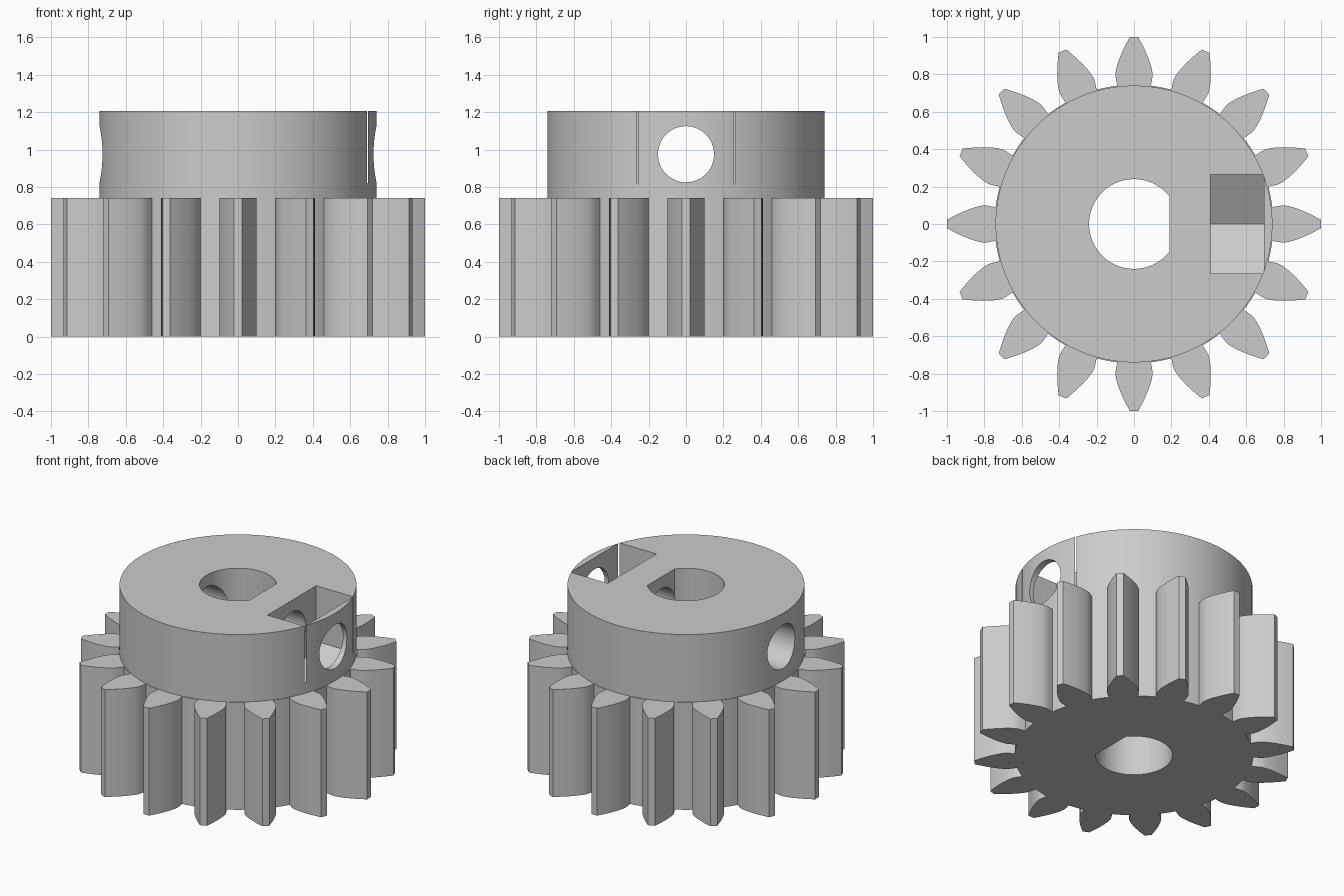
import bpy
import bmesh
from math import sin, cos, acos, pi, tau, sqrt
from mathutils import Matrix, Vector

if "Cube" in bpy.data.objects:
    bpy.data.objects.remove(bpy.data.objects["Cube"], do_unlink=True)

TEETH = 16
ROOT, WIDEST, TIP = 0.745, 0.8, 1.0
GEAR_TOP, HUB_TOP, HUB_R = 0.74, 1.205, 0.74
BORE_R, BORE_FLAT = 0.24, 0.19
SCREW_Z, SCREW_R = 0.975, 0.15
NUT_HALF = 0.265

grey = bpy.data.materials.new("plain grey")
grey.use_nodes = True
colour = (0.6, 0.6, 0.6, 1)
grey.diffuse_color = colour
grey.node_tree.nodes["Principled BSDF"].inputs["Base Color"].default_value = colour


def prism(name, outline, low, high, along_x=False):
    """Extrude a closed outline along z, or along x with the outline in y and z."""
    bm = bmesh.new()
    place = (lambda p: (low, *p)) if along_x else (lambda p: (*p, low))
    face = bm.faces.new([bm.verts.new(place(p)) for p in outline])
    step = Vector((high - low, 0, 0) if along_x else (0, 0, high - low))
    out = bmesh.ops.extrude_face_region(bm, geom=[face])
    bmesh.ops.translate(bm, vec=step, verts=[v for v in out["geom"] if isinstance(v, bmesh.types.BMVert)])
    bmesh.ops.recalc_face_normals(bm, faces=bm.faces)
    mesh = bpy.data.meshes.new(name)
    bm.to_mesh(mesh)
    bm.free()
    mesh.materials.append(grey)
    obj = bpy.data.objects.new(name, mesh)
    bpy.context.collection.objects.link(obj)
    return obj


def arc(radius, start, end, count, centre=(0, 0)):
    angles = [start + (end - start) * i / count for i in range(count + 1)]
    return [(centre[0] + radius * cos(a), centre[1] + radius * sin(a)) for a in angles]


def combine(target, tool, operation):
    mod = target.modifiers.new(tool.name, 'BOOLEAN')
    mod.operation = operation
    mod.solver = 'EXACT'
    mod.object = tool
    bpy.ops.object.select_all(action='DESELECT')
    bpy.context.view_layer.objects.active = target
    target.select_set(True)
    bpy.ops.object.modifier_apply(modifier=mod.name)
    bpy.data.objects.remove(tool, do_unlink=True)


# Tooth flank: slight flare above the root, then a convex curve to a narrow tip
flank = [(sqrt(ROOT ** 2 - 0.09 ** 2), 0.09), (0.775, 0.097)]
for i in range(9):
    t = i / 8
    flank.append((WIDEST + (TIP - WIDEST) * t, 0.1 - 0.078 * t ** 1.45))
tooth = [(r, -w) for r, w in flank] + flank[::-1]

# Gear outline, with curved root lands between the teeth
outline = []
root_half = acos(flank[0][0] / ROOT)
for k in range(TEETH):
    turn = Matrix.Rotation(tau * k / TEETH, 2)
    outline += [tuple(turn @ Vector(p)) for p in tooth]
    a = tau * k / TEETH
    outline += arc(ROOT, a + root_half, a + tau / TEETH - root_half, 4)[1:-1]
gear = prism("pinion_gear", outline, 0, GEAR_TOP)

# Hub collar above the teeth
hub = prism("hub", arc(HUB_R, 0, tau, 128)[:-1], GEAR_TOP - 0.2, HUB_TOP)
combine(gear, hub, 'UNION')

# D-shaped shaft bore
flat = acos(BORE_FLAT / BORE_R)
bore = prism("bore", arc(BORE_R, flat, tau - flat, 64), -0.1, HUB_TOP + 0.1)
combine(gear, bore, 'DIFFERENCE')

# Set screw hole across the hub
screw = prism("screw_hole", arc(SCREW_R, 0, tau, 64, (0, SCREW_Z))[:-1], -1.1, 1.1, True)
combine(gear, screw, 'DIFFERENCE')

# Nut pocket: open at the top, ending in half a hexagon
corner = NUT_HALF / cos(pi / 6)
pocket = [(-NUT_HALF, HUB_TOP + 0.1), (-NUT_HALF, SCREW_Z - corner / 2), (0, SCREW_Z - corner),
          (NUT_HALF, SCREW_Z - corner / 2), (NUT_HALF, HUB_TOP + 0.1)]
combine(gear, prism("nut_pocket", pocket, 0.41, 0.695, True), 'DIFFERENCE')

bpy.ops.object.shade_smooth_by_angle(angle=pi / 7)
